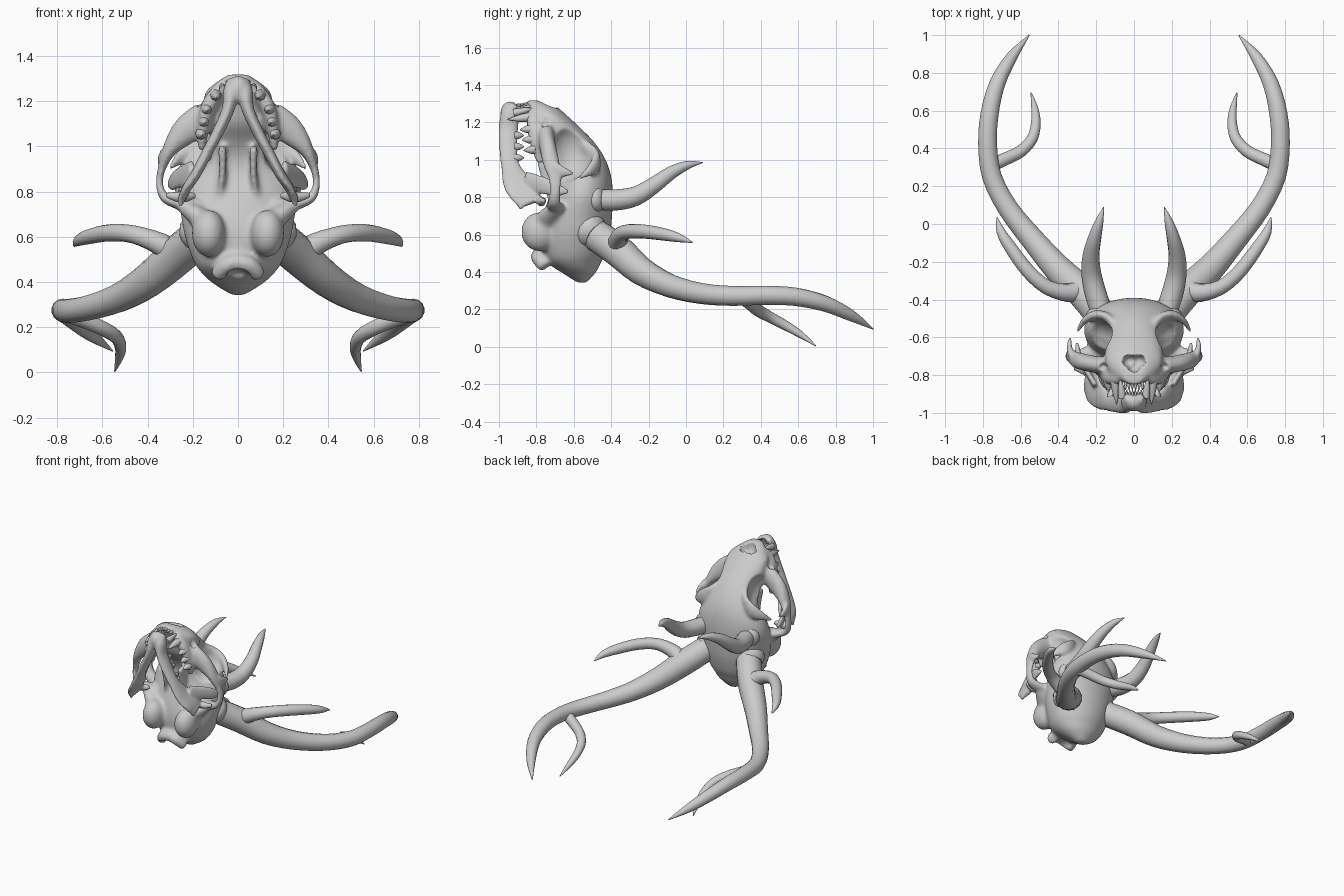
import bpy, bmesh, math
from mathutils import Vector, Matrix

bone = bpy.data.materials.new("bone_grey")
bone.diffuse_color = (0.6, 0.6, 0.6, 1)


def finish(bm, name, mirror=False):
    bmesh.ops.recalc_face_normals(bm, faces=bm.faces)
    me = bpy.data.meshes.new(name)
    bm.to_mesh(me)
    bm.free()
    me.materials.append(bone)
    me.shade_smooth()
    me.set_sharp_from_angle(angle=math.radians(50))
    ob = bpy.data.objects.new(name, me)
    bpy.context.collection.objects.link(ob)
    if mirror:
        ob.modifiers.new("mirror", 'MIRROR').use_mirror_merge = False
    return ob


def smooth_path(pts, steps):
    """Catmull-Rom through points of any dimension."""
    out = []
    for i in range(len(pts) - 1):
        p = [pts[max(i - 1, 0)], pts[i], pts[i + 1], pts[min(i + 2, len(pts) - 1)]]
        for s in range(steps):
            t = s / steps
            out.append([0.5 * (2 * b + (c - a) * t + (2 * a - 5 * b + 4 * c - d) * t * t
                               + (3 * b - a - 3 * c + d) * t ** 3) for a, b, c, d in zip(*p)])
    return out + [list(pts[-1])]


def sweep(name, pts, flat=(0, 1, 0), sides=14, steps=3, mirror=True, tangent=None):
    """Points are (x, y, z, radius along flat[, radius across])."""
    path = smooth_path(pts, steps)
    bm = bmesh.new()
    rings = []
    for i, p in enumerate(path):
        c = Vector(p[:3])
        t = Vector(tangent) if tangent else (
            Vector(path[min(i + 1, len(path) - 1)][:3]) - Vector(path[max(i - 1, 0)][:3])).normalized()
        u = Vector(flat)
        u = (u - t * u.dot(t)).normalized()
        v = t.cross(u)
        a, b = max(p[3], 0.002), max(p[-1], 0.002)
        angles = [2 * math.pi * k / sides for k in range(sides)]
        rings.append([bm.verts.new(c + u * a * math.cos(w) + v * b * math.sin(w)) for w in angles])
    for r, q in zip(rings, rings[1:]):
        for k in range(sides):
            bm.faces.new((r[k], r[(k + 1) % sides], q[(k + 1) % sides], q[k]))
    bm.faces.new(rings[0])
    bm.faces.new(rings[-1])
    return finish(bm, name, mirror)


def ball(name, centre, radii, mirror=True):
    bm = bmesh.new()
    bmesh.ops.create_uvsphere(bm, u_segments=24, v_segments=16, radius=1,
                              matrix=Matrix.Translation(centre) @ Matrix.Diagonal((*radii, 1)))
    return finish(bm, name, mirror)


def baked(obs):
    """One bmesh holding all objects with their modifiers applied; removes the objects."""
    dg = bpy.context.evaluated_depsgraph_get()
    bm = bmesh.new()
    for ob in obs:
        bm.from_mesh(ob.evaluated_get(dg).to_mesh())
    for ob in obs:
        bpy.data.objects.remove(ob)
    return bm


def fuse(name, obs, voxel=0.009, rounds=4):
    """Blend overlapping parts into one smooth surface."""
    ob = finish(baked(obs), name)
    m = ob.modifiers.new("remesh", 'REMESH')
    m.mode, m.voxel_size = 'VOXEL', voxel
    m = ob.modifiers.new("smooth", 'SMOOTH')
    m.factor, m.iterations = 0.5, rounds
    return finish(baked([ob]), name)


def cut(ob, holes):
    for centre, radii in holes:
        cutter = ball("cutter", centre, radii, False)
        cutter.hide_render = True
        m = ob.modifiers.new("cut", 'BOOLEAN')
        m.operation, m.object, m.solver = 'DIFFERENCE', cutter, 'EXACT'
        bpy.context.view_layer.objects.active = ob
        bpy.ops.object.modifier_apply(modifier=m.name)
        bpy.data.objects.remove(cutter)


def tooth(name, base, tip, r):
    mid = [(a + b) / 2 for a, b in zip(base, tip)]
    sweep(name, [(*base, r), (*mid, r * 0.75), (*tip, 0.002)], flat=(0, 0, 1), sides=8, steps=2)


# Braincase and snout: (z, back y, front y, half width)
sections = [(0.342, -0.53, -0.58, 0.03), (0.40, -0.48, -0.67, 0.12), (0.45, -0.455, -0.75, 0.17),
            (0.5, -0.43, -0.78, 0.20), (0.6, -0.405, -0.79, 0.235), (0.7, -0.395, -0.77, 0.253),
            (0.8, -0.39, -0.73, 0.265), (0.88, -0.395, -0.70, 0.247), (0.95, -0.41, -0.70, 0.215),
            (1.02, -0.44, -0.73, 0.185), (1.10, -0.495, -0.79, 0.16), (1.18, -0.575, -0.815, 0.155),
            (1.24, -0.64, -0.835, 0.145), (1.285, -0.695, -0.85, 0.095), (1.318, -0.79, -0.855, 0.045)]
skull = sweep("skull", [(0, (b + f) / 2, z, w, (b - f) / 2) for z, b, f, w in sections],
              flat=(1, 0, 0), sides=40, steps=4, mirror=False, tangent=(0, 0, 1))

# Underside of the skull
under = [ball("ear_bulb", (0.13, -0.785, 0.615), (0.075, 0.097, 0.105)),
         sweep("ear_ridge", [(0.13, -0.77, 0.65, 0.06, 0.05), (0.19, -0.73, 0.70, 0.06, 0.045),
                             (0.25, -0.70, 0.74, 0.04, 0.03)]),
         sweep("neck_arch", [(-0.02, -0.785, 0.49, 0.04), (0.05, -0.79, 0.475, 0.04),
                             (0.095, -0.755, 0.425, 0.035)]),
         sweep("palate_ridge", [(0.085, -0.69, 0.76, 0.04, 0.02), (0.068, -0.73, 0.88, 0.045, 0.016),
                                (0.07, -0.76, 1.0, 0.045, 0.02)]),
         sweep("tooth_ridge", [(0.07, -0.82, 1.26, 0.03, 0.03), (0.125, -0.81, 1.19, 0.045, 0.035),
                               (0.155, -0.79, 1.08, 0.045, 0.03), (0.16, -0.77, 0.98, 0.03, 0.015)])]
skull = fuse("skull", [skull] + under, rounds=9)
cut(skull, [((s * 0.2, -0.615, 1.045), (0.107, 0.113, 0.15)) for s in (1, -1)]
    + [((s * 0.215, -0.67, 0.965), (0.10, 0.11, 0.095)) for s in (1, -1)])

# Cheek arch and the spurs round the eye socket
arch = [sweep("cheek_arch", [(0.11, -0.75, 1.15, 0.05, 0.07), (0.19, -0.745, 1.10, 0.045, 0.07),
                             (0.25, -0.735, 1.05, 0.045, 0.058), (0.305, -0.72, 0.98, 0.045, 0.032),
                             (0.338, -0.70, 0.90, 0.036, 0.018), (0.347, -0.70, 0.83, 0.03, 0.016),
                             (0.325, -0.705, 0.775, 0.035, 0.022), (0.27, -0.70, 0.75, 0.045, 0.028),
                             (0.17, -0.68, 0.73, 0.06, 0.045)], steps=4),
        sweep("cheek_spur", [(0.33, -0.71, 0.95, 0.045, 0.018), (0.342, -0.655, 0.935, 0.03, 0.015),
                             (0.338, -0.595, 0.925, 0.008, 0.008)], flat=(0, 0, 1)),
        sweep("brow_spur", [(0.095, -0.545, 1.08, 0.03, 0.025), (0.14, -0.495, 1.02, 0.05, 0.025),
                            (0.205, -0.482, 0.975, 0.05, 0.026), (0.265, -0.515, 0.94, 0.03, 0.017),
                            (0.302, -0.575, 0.90, 0.008, 0.008)], flat=(0, 0, 1))]
skull = fuse("skull", [skull] + arch, rounds=3)

# Nose opening, cheek holes and spinal opening
cut(skull, [((s * 0.165, -0.755, 1.21), (0.024, 0.022, 0.05)) for s in (1, -1)]
    + [((s * 0.024, -0.725, 1.295), (0.038, 0.035, 0.06)) for s in (1, -1)]
    + [((0, -0.755, 1.30), (0.035, 0.03, 0.06)), ((0, -0.78, 0.425), (0.055, 0.08, 0.035))])
skull = fuse("skull", [skull], rounds=2)

# Lower jaw
fuse("lower_jaw", [
    sweep("jaw_bar", [(0.022, -0.92, 1.295, 0.025, 0.026), (0.03, -0.94, 1.24, 0.05, 0.036),
                      (0.045, -0.95, 1.16, 0.052, 0.028), (0.09, -0.95, 1.06, 0.05, 0.025),
                      (0.138, -0.94, 0.97, 0.05, 0.024), (0.185, -0.905, 0.88, 0.078, 0.023),
                      (0.225, -0.86, 0.82, 0.085, 0.021), (0.25, -0.83, 0.765, 0.06, 0.018)], steps=4),
    ball("chin", (0, -0.94, 1.25), (0.055, 0.052, 0.062), False),
    sweep("jaw_blade", [(0.20, -0.86, 0.88, 0.06, 0.018), (0.255, -0.77, 0.865, 0.048, 0.016),
                        (0.29, -0.70, 0.84, 0.038, 0.015), (0.303, -0.63, 0.83, 0.012, 0.01)],
          flat=(0, 0, 1)),
    sweep("jaw_hinge", [(0.19, -0.76, 0.785, 0.015), (0.25, -0.775, 0.775, 0.026),
                        (0.32, -0.76, 0.785, 0.012)], flat=(0, 0, 1)),
    sweep("jaw_heel", [(0.235, -0.86, 0.80, 0.03, 0.016), (0.248, -0.885, 0.76, 0.018, 0.013),
                       (0.255, -0.88, 0.735, 0.008, 0.008)])], rounds=3)

# Teeth
tooth("upper_fang", (0.10, -0.81, 1.23), (0.092, -0.955, 1.215), 0.028)
tooth("lower_fang", (0.062, -0.92, 1.25), (0.075, -0.81, 1.275), 0.022)
for i in range(3):
    x = 0.009 + i * 0.018
    tooth("upper_incisor", (x, -0.835, 1.30 - i * 0.008), (x, -0.88, 1.298 - i * 0.008), 0.01)
    tooth("lower_incisor", (x * 0.85, -0.91, 1.29 - i * 0.008), (x * 0.85, -0.877, 1.30 - i * 0.008), 0.008)
for i in range(3):
    z = 1.165 - i * 0.055
    tooth("upper_molar", (0.14 + i * 0.012, -0.82 + i * 0.008, z),
          (0.133 + i * 0.012, -0.888 + i * 0.01, z - 0.005), 0.026)
    z = 1.13 - i * 0.06
    tooth("lower_molar", (0.065 + i * 0.027, -0.915, z), (0.067 + i * 0.027, -0.865, z), 0.023)

# Small horns with their base rings
sweep("horn", [(0.16, -0.50, 0.79, 0.055), (0.20, -0.38, 0.785, 0.058), (0.225, -0.27, 0.805, 0.053),
               (0.228, -0.17, 0.865, 0.045), (0.21, -0.08, 0.93, 0.036), (0.185, 0.01, 0.972, 0.023),
               (0.16, 0.09, 0.985, 0.002)], flat=(1, 0, 0))
sweep("horn_ring", [(0.172, -0.505, 0.79, 0.05), (0.178, -0.488, 0.79, 0.07),
                    (0.186, -0.465, 0.787, 0.07), (0.19, -0.445, 0.786, 0.05)], flat=(1, 0, 0))

# Antlers: main beam, base ring and two tines
sweep("antler_beam", [(0.16, -0.50, 0.61, 0.085), (0.27, -0.365, 0.515, 0.086), (0.40, -0.24, 0.405, 0.076),
                      (0.53, -0.09, 0.328, 0.064), (0.665, 0.08, 0.285, 0.056), (0.752, 0.25, 0.272, 0.053),
                      (0.775, 0.42, 0.275, 0.051), (0.765, 0.58, 0.268, 0.049), (0.725, 0.74, 0.232, 0.043),
                      (0.65, 0.88, 0.168, 0.031), (0.555, 1.0, 0.095, 0.003)], flat=(0, 0, 1))
sweep("antler_ring", [(0.15, -0.535, 0.635, 0.07), (0.163, -0.52, 0.625, 0.092),
                      (0.18, -0.50, 0.61, 0.092), (0.195, -0.48, 0.595, 0.075)], flat=(0, 0, 1))
sweep("brow_tine", [(0.27, -0.345, 0.515, 0.065), (0.345, -0.365, 0.568, 0.05), (0.46, -0.335, 0.61, 0.04),
                    (0.56, -0.25, 0.618, 0.038), (0.65, -0.13, 0.603, 0.034), (0.705, -0.04, 0.583, 0.024),
                    (0.725, 0.035, 0.558, 0.003)], flat=(0, 0, 1))
sweep("inner_tine", [(0.76, 0.31, 0.26, 0.038), (0.68, 0.345, 0.23, 0.035), (0.60, 0.385, 0.195, 0.033),
                     (0.54, 0.45, 0.158, 0.03), (0.52, 0.53, 0.115, 0.026), (0.525, 0.61, 0.067, 0.019),
                     (0.545, 0.695, 0.005, 0.003)], flat=(0, 0, 1))
